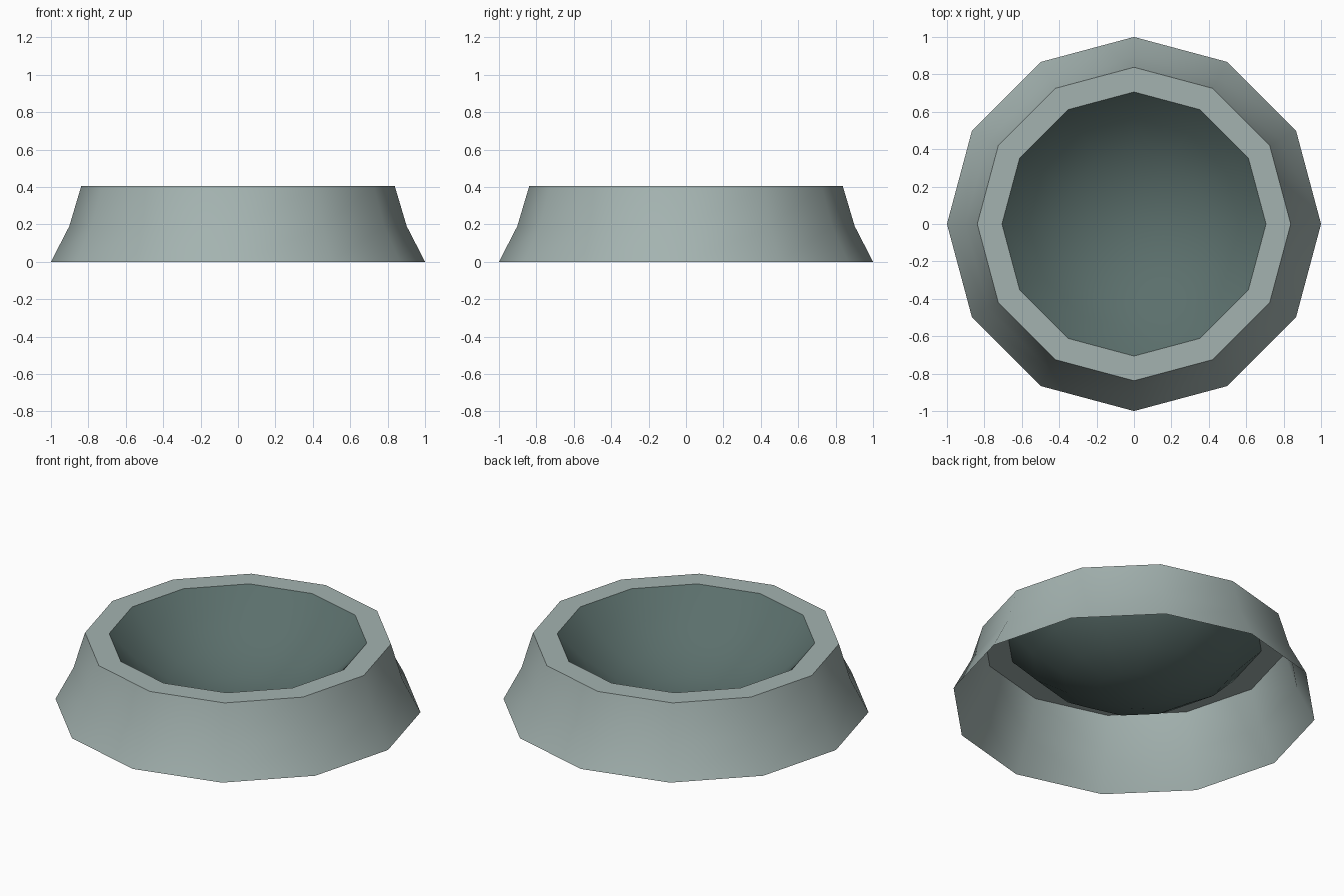
import bpy, bmesh, math

if "Cube" in bpy.data.objects:
    bpy.data.objects.remove(bpy.data.objects["Cube"])

SIDES = 12


def material(name, rgb):
    m = bpy.data.materials.new(name)
    m.diffuse_color = (*rgb, 1.0)
    m.use_nodes = True
    m.node_tree.nodes["Principled BSDF"].inputs["Base Color"].default_value = m.diffuse_color
    return m


def lathe(name, profile, mat):
    """Spin (radius, z) points into a 12-sided sheet; radius 0 closes to a point."""
    bm = bmesh.new()
    rings = []
    for r, z in profile:
        if r == 0:
            rings.append([bm.verts.new((0, 0, z))] * SIDES)
        else:
            rings.append([bm.verts.new((r * math.cos(math.tau * i / SIDES),
                                        r * math.sin(math.tau * i / SIDES), z))
                          for i in range(SIDES)])
    for a, b in zip(rings, rings[1:]):
        for i in range(SIDES):
            j = (i + 1) % SIDES
            quad = list(dict.fromkeys((a[i], a[j], b[j], b[i])))
            bm.faces.new(quad)
    mesh = bpy.data.meshes.new(name)
    bm.to_mesh(mesh)
    bm.free()
    mesh.materials.append(mat)
    obj = bpy.data.objects.new(name, mesh)
    bpy.context.collection.objects.link(obj)
    bpy.ops.object.select_all(action='DESELECT')
    obj.select_set(True)
    bpy.context.view_layer.objects.active = obj
    bpy.ops.object.shade_smooth_by_angle(angle=math.radians(45))
    return obj


grey = material("pale grey green", (0.37, 0.45, 0.435))
dark = material("dark grey green", (0.105, 0.16, 0.15))

# Flared outer wall with flat rim, open underneath
lathe("outer_wall_and_rim",
      [(1.0, 0.0), (0.902, 0.19), (0.838, 0.405), (0.706, 0.405)], grey)

# Spherical hollow hanging from the rim
RIM, TOP, EDGE = 0.706, 0.405, math.radians(52)
R = RIM / math.sin(EDGE)
hollow = [(R * math.sin(EDGE * k / 4),
           TOP - R * (math.cos(EDGE * k / 4) - math.cos(EDGE)))
          for k in (4, 3, 2, 1, 0)]
lathe("bowl_hollow", hollow, dark)
